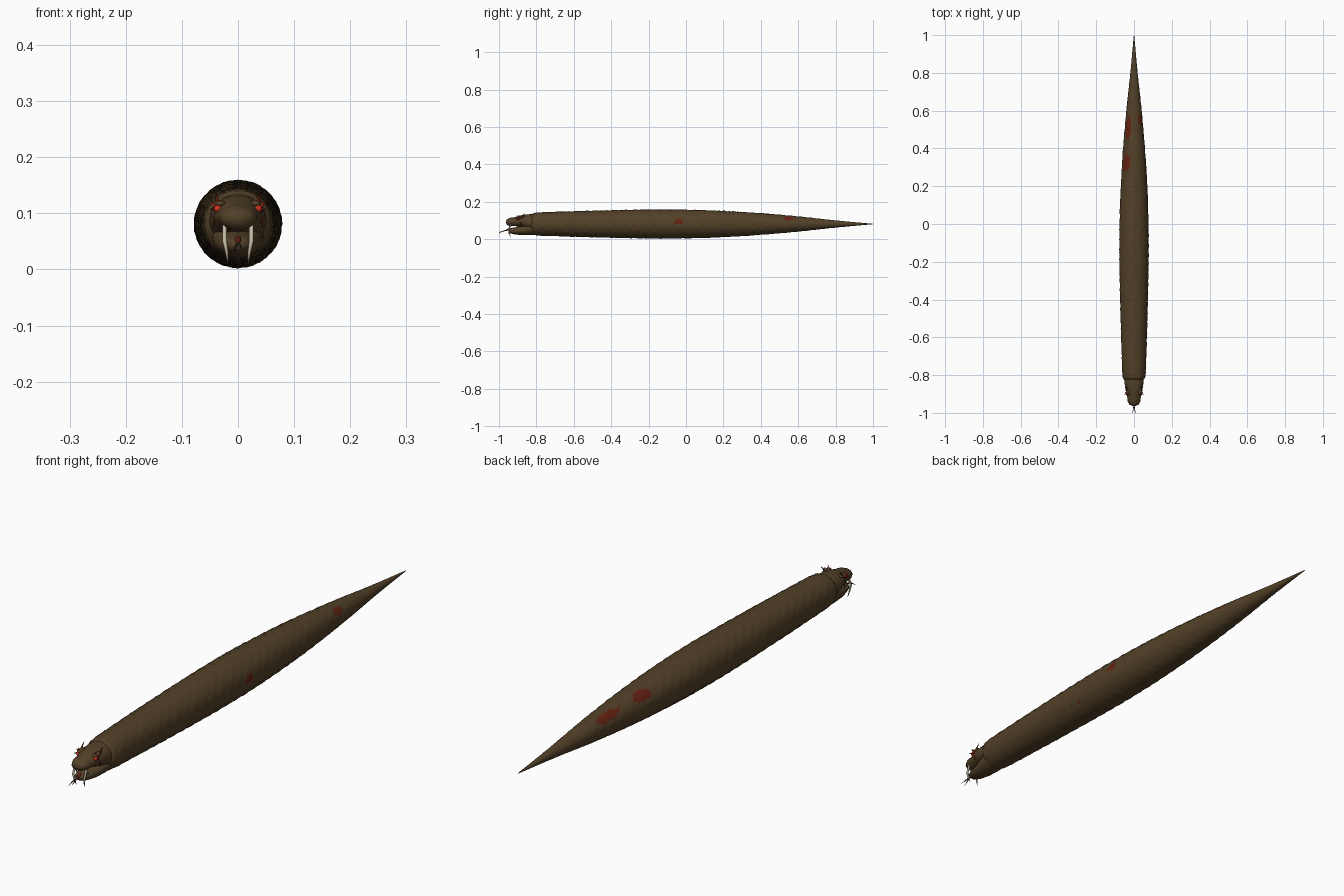
import bpy, bmesh, math, random
from mathutils import Vector

random.seed(4)
cube = bpy.data.objects.get("Cube")
if cube:
    bpy.data.objects.remove(cube)


def material(name, rgb):
    m = bpy.data.materials.new(name)
    m.use_nodes = True
    m.diffuse_color = (*rgb, 1)
    m.node_tree.nodes["Principled BSDF"].inputs["Base Color"].default_value = (*rgb, 1)
    return m


BROWN = material("scale brown", (0.085, 0.052, 0.021))
BLOOD = material("wound red", (0.13, 0.016, 0.006))
EYE = material("eye red", (0.6, 0.03, 0.015))
FANG = material("fang ivory", (0.6, 0.53, 0.4))
DARK = material("tongue dark", (0.035, 0.015, 0.01))


def finish(name, bm, mats, angle=35):
    bmesh.ops.recalc_face_normals(bm, faces=bm.faces)
    mesh = bpy.data.meshes.new(name)
    bm.to_mesh(mesh)
    bm.free()
    obj = bpy.data.objects.new(name, mesh)
    bpy.context.collection.objects.link(obj)
    for m in mats:
        mesh.materials.append(m)
    bpy.ops.object.select_all(action='DESELECT')
    obj.select_set(True)
    bpy.context.view_layer.objects.active = obj
    bpy.ops.object.shade_smooth_by_angle(angle=math.radians(angle))
    return obj


def loft(rings):
    """Skin a list of equal rings and cap both ends."""
    bm = bmesh.new()
    loops = [[bm.verts.new(p) for p in ring] for ring in rings]
    n = len(loops[0])
    for a, b in zip(loops, loops[1:]):
        for i in range(n):
            j = (i + 1) % n
            bm.faces.new((a[i], a[j], b[j], b[i]))
    bm.faces.new(loops[0])
    bm.faces.new(loops[-1])
    return bm


def ellipse(y, z, rx, rz, n=24):
    turns = [2 * math.pi * i / n for i in range(n)]
    return [Vector((rx * math.cos(t), y, z + rz * math.sin(t))) for t in turns]


def interpolate(table, y):
    """Smooth cubic through the (y, value) pairs."""
    for k in range(len(table) - 1):
        if y <= table[k + 1][0]:
            break
    (y0, r0), (y1, r1) = table[k], table[k + 1]
    before, after = table[max(k - 1, 0)], table[min(k + 2, len(table) - 1)]
    m0 = (r1 - before[1]) / (y1 - before[0]) * (y1 - y0)
    m1 = (after[1] - r0) / (after[0] - y0) * (y1 - y0)
    t = (y - y0) / (y1 - y0)
    return ((2 * t**3 - 3 * t**2 + 1) * r0 + (t**3 - 2 * t**2 + t) * m0
            + (3 * t**2 - 2 * t**3) * r1 + (t**3 - t**2) * m1)


def tube(name, points, radii, mat, n=8):
    """Tapered round rod through a few points."""
    pts = [Vector(p) for p in points]
    rings = []
    for k, p in enumerate(pts):
        d = (pts[min(k + 1, len(pts) - 1)] - pts[max(k - 1, 0)]).normalized()
        u = d.orthogonal().normalized()
        v = d.cross(u)
        rings.append([p + radii[k] * (u * math.cos(2 * math.pi * i / n)
                      + v * math.sin(2 * math.pi * i / n)) for i in range(n)])
    return finish(name, loft(rings), [mat], 60)


# Body: long tapering tube with overlapping rows of scales
PROFILE = [(-0.83, 0.045), (-0.815, 0.058), (-0.7, 0.064), (-0.5, 0.07), (-0.2, 0.076),
           (0, 0.0755), (0.2, 0.069), (0.4, 0.057), (0.6, 0.04), (0.8, 0.019), (1, 0.001)]
SIDES, ROWS = 36, 210
rings = []
for k in range(ROWS + 1):
    y = -0.83 + 1.83 * k / ROWS
    r = interpolate(PROFILE, y)
    ring = ellipse(y, 0.081, r, r, SIDES)
    for i, p in enumerate(ring):
        lift = 0.03 * ((k + 3 * (i // 2 % 2)) % 6) / 5 + random.uniform(-0.008, 0.008)
        p.x *= 1 + lift
        p.z = 0.081 + (p.z - 0.081) * (1 + lift)
    rings.append(ring)
bm = loft(rings)

# Wounds: ragged patches (side, y, height above axis as sine, half length, half angle)
WOUNDS = [(1, -0.04, 8, 0.022, 11), (1, 0.55, 42, 0.03, 18),
          (-1, 0.325, 48, 0.045, 20), (-1, 0.515, 50, 0.065, 22),
          (1, -0.25, -35, 0.006, 5)]
for f in bm.faces:
    c = f.calc_center_median()
    for side, y, angle, length, spread in WOUNDS:
        a = math.degrees(math.atan2(c.z - 0.081, side * c.x))
        if ((c.y - y) / length)**2 + ((a - angle) / spread)**2 < random.uniform(0.65, 1.25):
            f.material_index = 1
finish("body", bm, [BROWN, BLOOD], 25)

# Skull: rounded snout that widens toward the neck
SKULL = [(-0.963, 0.092, 0.008, 0.006), (-0.957, 0.091, 0.024, 0.016),
         (-0.94, 0.092, 0.033, 0.022), (-0.915, 0.094, 0.036, 0.024),
         (-0.89, 0.096, 0.042, 0.03), (-0.86, 0.094, 0.048, 0.037),
         (-0.83, 0.088, 0.051, 0.046), (-0.8, 0.084, 0.05, 0.05)]
finish("skull", loft([ellipse(*s) for s in SKULL]), [BROWN], 50)

# Lower jaw, hanging open below the snout
JAW = [(-0.95, 0.045, 0.008, 0.004), (-0.945, 0.045, 0.02, 0.012),
       (-0.92, 0.044, 0.028, 0.018), (-0.88, 0.046, 0.037, 0.025),
       (-0.84, 0.054, 0.045, 0.033), (-0.8, 0.062, 0.048, 0.038)]
finish("lower_jaw", loft([ellipse(*s) for s in JAW]), [BROWN], 50)

# Tongue with a forked tip
tube("tongue", [(0, -0.9, 0.052), (0, -0.945, 0.054), (0, -0.965, 0.046)],
     [0.007, 0.006, 0.003], BLOOD)
for side, label in ((1, "left"), (-1, "right")):
    tube(label + "_tongue_tip", [(0, -0.962, 0.047), (side * 0.004, -0.98, 0.042),
         (side * 0.007, -1, 0.034 + side * 0.003)], [0.003, 0.002, 0.0005], DARK)

    # Curved upper fang
    tube(label + "_fang", [(side * 0.024, -0.936, 0.08), (side * 0.024, -0.948, 0.052),
         (side * 0.02, -0.945, 0.03), (side * 0.018, -0.937, 0.01)],
         [0.004, 0.004, 0.003, 0.0005], FANG)
    # Small lower tooth
    tube(label + "_lower_tooth", [(side * 0.024, -0.925, 0.05), (side * 0.026, -0.932, 0.068)],
         [0.003, 0.0005], FANG)

    # Eye with a heavy brow
    for name, centre, size, mat in (
            ("_eye", (side * 0.036, -0.9, 0.108), (0.007, 0.008, 0.007), EYE),
            ("_brow", (side * 0.032, -0.885, 0.117), (0.011, 0.022, 0.007), BROWN)):
        bm = bmesh.new()
        bmesh.ops.create_uvsphere(bm, u_segments=14, v_segments=8, radius=1)
        for v in bm.verts:
            v.co = Vector(centre) + v.co * Vector(size)
        finish(label + name, bm, [mat], 60)

    # Red thorns fanning out around the eye
    THORNS = [(0.036, -0.902, 0.131), (0.048, -0.895, 0.122), (0.051, -0.905, 0.107),
              (0.045, -0.88, 0.072), (0.039, -0.86, 0.139)]
    for k, (x, y, z) in enumerate(THORNS):
        root = Vector((side * 0.037, -0.89, 0.108))
        tip = Vector((side * x, y, z))
        tube(f"{label}_thorn_{k}", [root, root.lerp(tip, 0.5), tip],
             [0.004, 0.003, 0.0004], EYE if k < 2 else BLOOD, 6)
